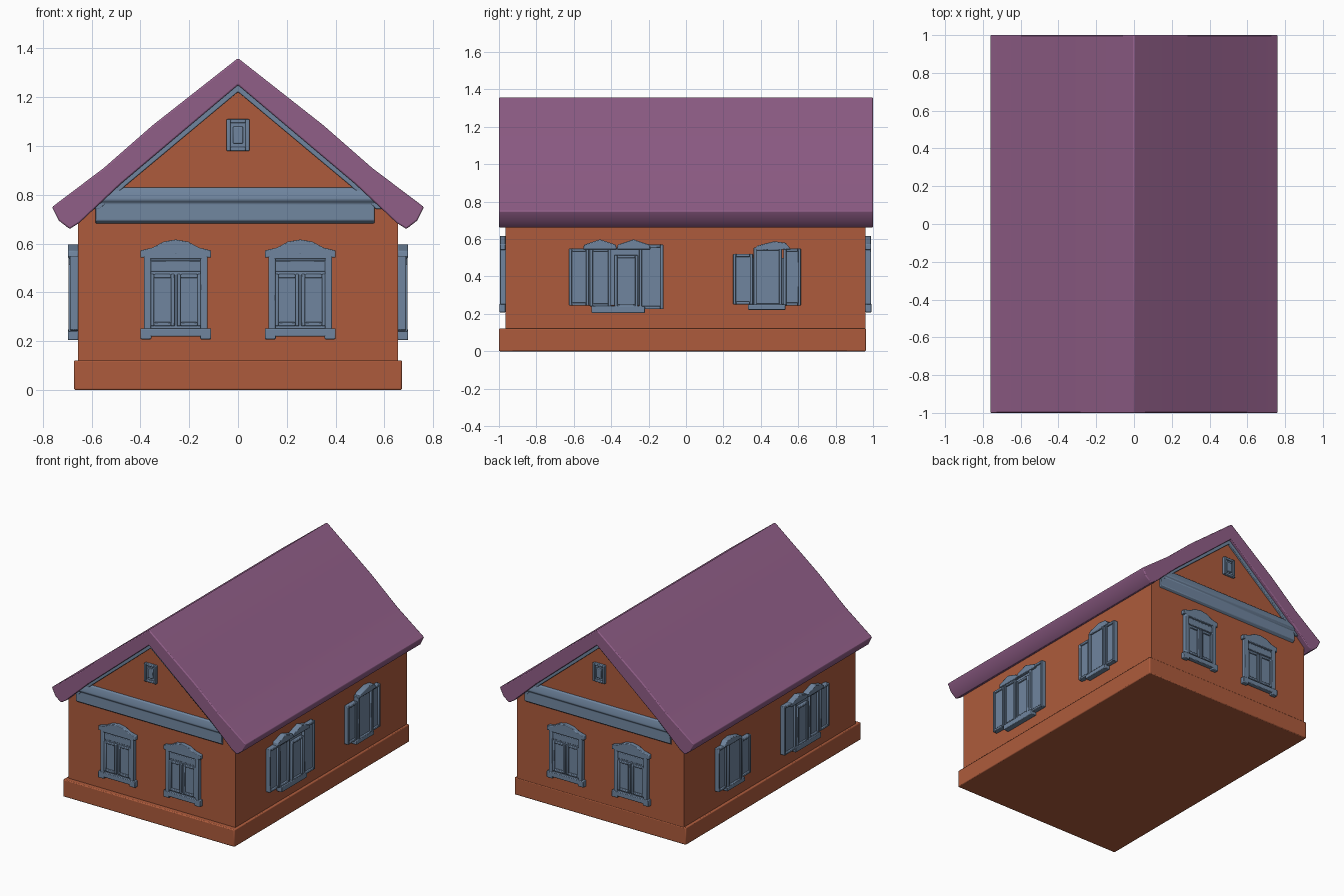
import bpy, bmesh, math
from mathutils import Matrix

if "Cube" in bpy.data.objects:
    bpy.data.objects.remove(bpy.data.objects["Cube"])


def material(name, rgb):
    m = bpy.data.materials.new(name)
    m.diffuse_color = (*rgb, 1)
    m.use_nodes = True
    m.node_tree.nodes["Principled BSDF"].inputs["Base Color"].default_value = m.diffuse_color
    return m


ORANGE = material("orange wood", (0.42, 0.105, 0.045))
PURPLE = material("purple roofing", (0.28, 0.112, 0.245))
BLUE = material("blue trim", (0.16, 0.235, 0.345))


def prism(bm, pts, a, b, axis="y"):
    """Closed outline extruded from a to b along y (outline xz) or x (outline yz)."""
    def at(p, d):
        return (p[0], d, p[1]) if axis == "y" else (d, p[0], p[1])
    lo = [bm.verts.new(at(p, a)) for p in pts]
    hi = [bm.verts.new(at(p, b)) for p in pts]
    bm.faces.new(lo)
    bm.faces.new(hi[::-1])
    n = len(pts)
    for i in range(n):
        j = (i + 1) % n
        bm.faces.new((lo[j], lo[i], hi[i], hi[j]))


def box(bm, x0, x1, z0, z1, y0, y1):
    prism(bm, [(x0, z0), (x1, z0), (x1, z1), (x0, z1)], y0, y1)


def finish(bm, name, mat, bevel=0, matrix=Matrix()):
    bmesh.ops.recalc_face_normals(bm, faces=bm.faces)
    me = bpy.data.meshes.new(name)
    bm.to_mesh(me)
    bm.free()
    me.materials.append(mat)
    ob = bpy.data.objects.new(name, me)
    bpy.context.collection.objects.link(ob)
    ob.matrix_world = matrix
    if bevel:
        mod = ob.modifiers.new("soft edges", "BEVEL")
        mod.width = bevel
        mod.segments = 2
    bpy.ops.object.select_all(action="DESELECT")
    ob.select_set(True)
    bpy.context.view_layer.objects.active = ob
    bpy.ops.object.shade_smooth_by_angle(angle=math.radians(35))
    return ob


def mirrored(half):
    """Full outline from a right half that starts and ends on x = 0."""
    return half + [(-x, z) for x, z in half[-2:0:-1]]


# Walls with gables
bm = bmesh.new()
prism(bm, mirrored([(0, 0.02), (0.655, 0.02), (0.655, 0.70), (0.48, 0.88), (0, 1.28)]), -0.965, 0.96)
finish(bm, "walls", ORANGE)

# Plinth, flush with the back wall
bm = bmesh.new()
box(bm, -0.672, 0.672, 0, 0.122, -1.0, 0.962)
finish(bm, "plinth", ORANGE, 0.006)

# Roof shell with slightly kicked eaves
half_outer = [(0, 1.36), (0.35, 1.085), (0.55, 0.91), (0.762, 0.75)]
half_inner = [(0.735, 0.695), (0.69, 0.66), (0.65, 0.685), (0.48, 0.845), (0, 1.25)]
bm = bmesh.new()
prism(bm, mirrored(half_outer + half_inner), -1, 1)
finish(bm, "roof", PURPLE, 0.006)


def casing(bm, hw, z0, z1, rise):
    """Back plate, surround, sill with feet and an arched crown."""
    s = hw - 0.015
    box(bm, -s, s, z0 + 0.02, z1, -0.014, 0.005)
    for e in (-1, 1):
        a, b = sorted((e * s, e * (s - 0.028)))
        box(bm, a, b, z0 + 0.02, z1, -0.03, 0)
        a, b = sorted((e * hw, e * (hw - 0.045)))
        box(bm, a, b, z0, z0 + 0.035, -0.032, 0)
    box(bm, -hw, hw, z0 + 0.012, z0 + 0.045, -0.032, 0)
    crown = [(hw, z1 - 0.03), (hw, z1), (hw * 0.65, z1 + 0.012), (hw * 0.35, z1 + rise * 0.8), (0, z1 + rise)]
    prism(bm, mirrored([(0, z1 - 0.015)] + crown), -0.03, 0)
    box(bm, -s, s, z1 - 0.035, z1 - 0.008, -0.03, 0)


def panel(bm, u0, u1, z0, z1, depth):
    """Shutter leaf: raised rim around a recessed board."""
    r = 0.016
    box(bm, u0, u1, z0, z1, -depth + 0.012, 0)
    for a, b, c, d in ((u0, u0 + r, z0, z1), (u1 - r, u1, z0, z1),
                       (u0 + r, u1 - r, z0, z0 + r), (u0 + r, u1 - r, z1 - r, z1)):
        box(bm, a, b, c, d, -depth, 0)


def place(bm, name, x, y, angle):
    m = Matrix.Translation((x, y, 0)) @ Matrix.Rotation(angle, 4, "Z")
    finish(bm, name, BLUE, 0.004, m)


# Gable ends: windows, attic window, band and rake boards, front and back
for end, y, angle in (("front", -0.965, 0), ("back", 0.96, math.pi)):
    for i, x in enumerate((-0.255, 0.255)):
        bm = bmesh.new()
        casing(bm, 0.145, 0.208, 0.572, 0.045)
        for a, b in ((-0.105, -0.004), (0.004, 0.105)):
            panel(bm, a, b, 0.262, 0.475, 0.026)
        box(bm, -0.105, 0.105, 0.485, 0.53, -0.02, 0)
        place(bm, f"{end}_window_{i + 1}", x, y, angle)

    bm = bmesh.new()
    panel(bm, -0.047, 0.047, 0.98, 1.11, 0.022)
    box(bm, -0.02, 0.02, 1.01, 1.08, -0.02, 0)
    place(bm, f"{end}_attic_window", 0, y, angle)

    bm = bmesh.new()
    prism(bm, [(0.005, 0.832), (-0.012, 0.828), (-0.026, 0.79), (-0.026, 0.778), (-0.015, 0.765),
               (-0.017, 0.695), (0.005, 0.68)], -0.585, 0.56, "x")
    place(bm, f"{end}_gable_band", 0, y, angle)

    bm = bmesh.new()
    prism(bm, mirrored([(0, 1.256), (0.48, 0.852), (0.6, 0.742), (0.565, 0.742),
                        (0.46, 0.838), (0, 1.222)]), -0.016, 0.005)
    place(bm, f"{end}_rake_boards", 0, y, angle)

# Long sides: wide window near the front, narrow one near the back
for side, e in (("right", 1), ("left", -1)):
    bm = bmesh.new()
    box(bm, -0.24, 0.24, 0.245, 0.55, -0.02, 0.005)
    for a, b, z0, z1, d in ((-0.255, -0.148, 0.245, 0.55, 0.034), (-0.143, -0.03, 0.24, 0.55, 0.034),
                            (-0.012, 0.113, 0.235, 0.515, 0.04), (0.118, 0.25, 0.225, 0.57, 0.036)):
        u0, u1 = sorted((e * a, e * b))
        panel(bm, u0, u1, z0, z1, d)
    box(bm, -0.135, 0.15, 0.205, 0.243, -0.042, 0)
    for c in (-0.09, 0.09):
        prism(bm, [(c - 0.09, 0.545), (c + 0.09, 0.545), (c + 0.085, 0.57), (c, 0.598), (c - 0.085, 0.57)], -0.042, 0)
    place(bm, f"{side}_wide_window", e * 0.655, -0.37, e * math.pi / 2)

    bm = bmesh.new()
    box(bm, -0.17, 0.17, 0.25, 0.5, -0.02, 0.005)
    for a, b, z0, z1, d in ((-0.18, -0.075, 0.25, 0.52, 0.034), (-0.07, 0.082, 0.24, 0.555, 0.04),
                            (0.088, 0.182, 0.245, 0.55, 0.034)):
        u0, u1 = sorted((e * a, e * b))
        panel(bm, u0, u1, z0, z1, d)
    prism(bm, [(e * u, z) for u, z in ((-0.075, 0.54), (0.13, 0.545), (0.1, 0.58), (0.04, 0.588), (-0.05, 0.565))],
          -0.042, 0)
    box(bm, -0.1, 0.1, 0.222, 0.25, -0.042, 0)
    place(bm, f"{side}_narrow_window", e * 0.655, 0.432, e * math.pi / 2)
